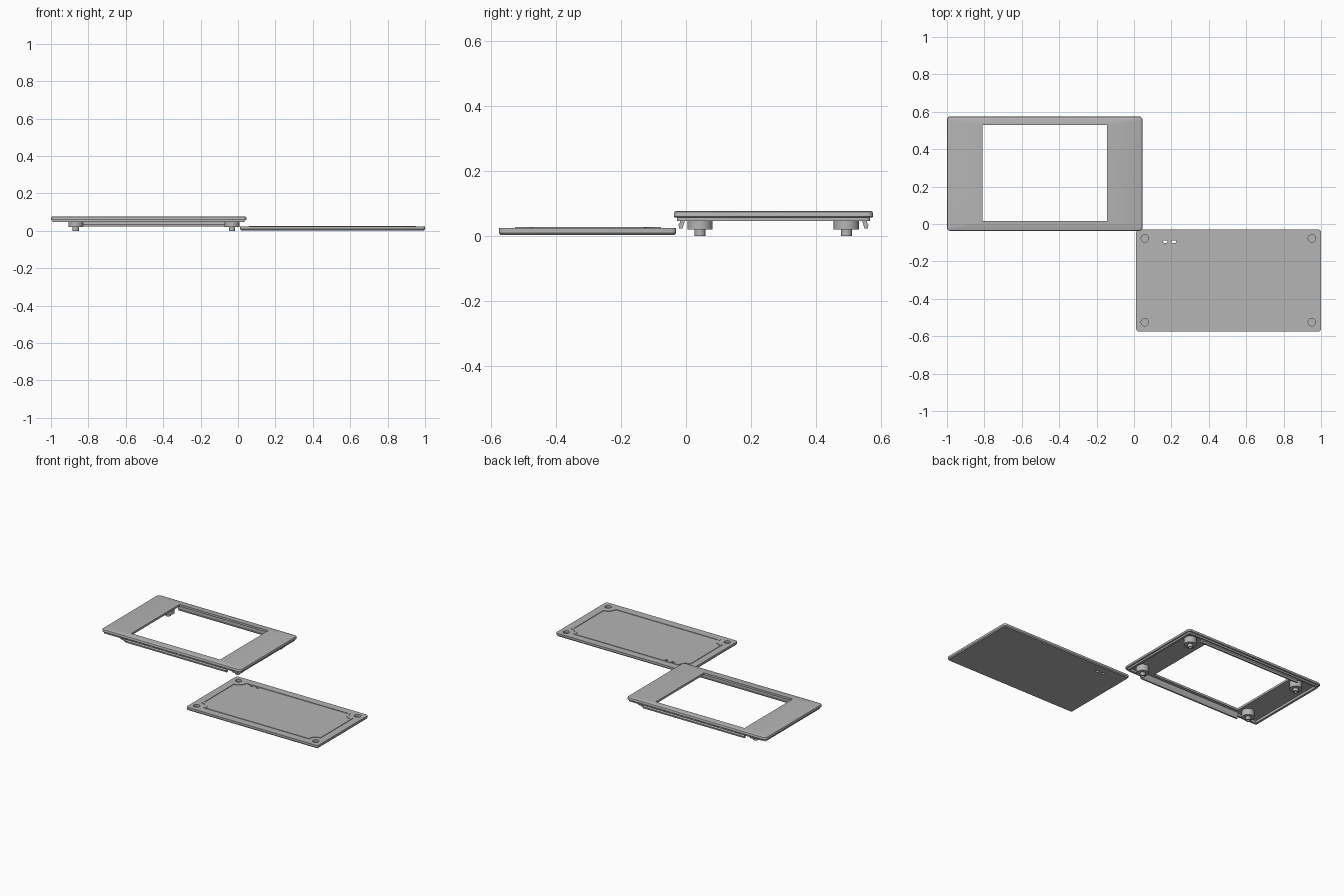
import bpy, bmesh, math

if "Cube" in bpy.data.objects:
    bpy.data.objects.remove(bpy.data.objects["Cube"], do_unlink=True)

grey = bpy.data.materials.new("plain grey")
grey.use_nodes = True
grey.diffuse_color = (0.46, 0.46, 0.46, 1)
grey.node_tree.nodes["Principled BSDF"].inputs["Base Color"].default_value = (0.46, 0.46, 0.46, 1)


def corner_loop(x0, x1, y0, y1, r, z, notched=False, n=6):
    """Rectangle with rounded corners, or with concave round notches."""
    pts = []
    corners = [(x1, y1, 1, 1), (x0, y1, -1, 1), (x0, y0, -1, -1), (x1, y0, 1, -1)]
    for k, (x, y, sx, sy) in enumerate(corners):
        for i in range(n + 1):
            t = i / n * math.pi / 2
            if notched:
                a = k * math.pi / 2 - t - math.pi / 2
                pts.append((x + r * math.cos(a), y + r * math.sin(a), z))
            else:
                a = k * math.pi / 2 + t
                pts.append((x - sx * r + r * math.cos(a), y - sy * r + r * math.sin(a), z))
    return pts


def circle(x, y, r, z, n=32):
    return [(x + r * math.cos(math.tau * i / n), y + r * math.sin(math.tau * i / n), z) for i in range(n)]


def loft(name, loops, ring=False, smooth=True):
    """Skin successive loops; close into a ring or cap both ends."""
    bm = bmesh.new()
    rows = [[bm.verts.new(p) for p in loop] for loop in loops]
    pairs = list(zip(rows, rows[1:])) + ([(rows[-1], rows[0])] if ring else [])
    for a, b in pairs:
        for i in range(len(a)):
            j = (i + 1) % len(a)
            bm.faces.new((a[i], a[j], b[j], b[i]))
    if not ring:
        bm.faces.new(rows[0])
        bm.faces.new(rows[-1])
    bmesh.ops.recalc_face_normals(bm, faces=bm.faces)
    mesh = bpy.data.meshes.new(name)
    bm.to_mesh(mesh)
    bm.free()
    mesh.materials.append(grey)
    ob = bpy.data.objects.new(name, mesh)
    bpy.context.collection.objects.link(ob)
    if smooth:
        shade(ob)
    return ob


def shade(ob):
    bpy.ops.object.select_all(action="DESELECT")
    ob.select_set(True)
    bpy.context.view_layer.objects.active = ob
    bpy.ops.object.shade_smooth_by_angle(angle=math.radians(30))


def cut(ob, cutters):
    for c in cutters:
        c.hide_render = True
        mod = ob.modifiers.new("cut", "BOOLEAN")
        mod.operation, mod.solver, mod.object = "DIFFERENCE", "EXACT", c
    graph = bpy.context.evaluated_depsgraph_get()
    ob.data = bpy.data.meshes.new_from_object(ob.evaluated_get(graph))
    ob.modifiers.clear()
    for c in cutters:
        bpy.data.objects.remove(c, do_unlink=True)
    shade(ob)


# Front bezel: stepped skirt, bevelled top, window and pocket underneath
BX0, BX1, BY0, BY1 = -1.0, 0.045, -0.037, 0.575


def bezel_loop(inset, r, z):
    return corner_loop(BX0 + inset, BX1 - inset, BY0 + inset, BY1 - inset, r, z)


def window_loop(z):
    return corner_loop(-0.81, -0.145, 0.015, 0.53, 0.001, z)


loft("bezel", [
    bezel_loop(0.009, 0.012, 0.046), bezel_loop(0.009, 0.012, 0.057),
    bezel_loop(0.002, 0.016, 0.057), bezel_loop(0, 0.018, 0.059),
    bezel_loop(0, 0.018, 0.070), bezel_loop(0.002, 0.017, 0.074),
    bezel_loop(0.006, 0.014, 0.076),
    window_loop(0.076), window_loop(0.062),
    bezel_loop(0.024, 0.004, 0.062), bezel_loop(0.024, 0.004, 0.046)], ring=True)

# Stepped hollow posts under the bezel
for side, x in (("right", -0.868), ("left", -0.032)):
    for end, y in (("front", 0.043), ("back", 0.493)):
        loft(f"post_{end}_{side}", [
            circle(x, y, r, z) for r, z in
            ((0.039, 0.063), (0.039, 0.02), (0.017, 0.02), (0.017, 0), (0.010, 0), (0.010, 0.03))])

# Hooked clip rails along the two long sides
MID = (BY0 + BY1) / 2
for end, s in (("front", -1), ("back", 1)):
    profile = [(0.274, 0.063), (0.288, 0.063), (0.288, 0.040), (0.292, 0.034),
               (0.290, 0.023), (0.280, 0.023), (0.274, 0.040)]
    loft(f"clip_rail_{end}", [[(x, MID + s * d, z) for d, z in profile]
                              for x in (-0.83, -0.07)], smooth=False)

# Back cover: flat plate with chamfered lower edge
CX0, CX1, CY0, CY1 = 0.012, 1.0, -0.575, -0.03


def cover_loop(inset, z):
    return corner_loop(CX0 + inset, CX1 - inset, CY0 + inset, CY1 - inset, 0.015 - inset, z)


cover = loft("cover", [cover_loop(0.005, 0.003), cover_loop(0, 0.009), cover_loop(0, 0.0235)])

# Blind corner sockets and two through slots
HX, HY = (0.058, 0.951), (-0.525, -0.077)
cutters = [loft("socket_cutter", [circle(x, y, 0.020, 0.008), circle(x, y, 0.020, 0.04)])
           for x in HX for y in HY]
cutters += [loft("slot_cutter", [corner_loop(x - 0.012, x + 0.012, -0.101, -0.085, 0.0075, z)
                                 for z in (-0.01, 0.04)]) for x in (0.167, 0.213)]
cut(cover, cutters)


# Raised sealing ridge, notched around the sockets
def ridge_loop(inset, r, z):
    return corner_loop(HX[0] + inset, HX[1] - inset, HY[0] + inset, HY[1] - inset, r, z, notched=True)


loft("cover_ridge", [ridge_loop(0, 0.052, 0.022), ridge_loop(0, 0.052, 0.027),
                     ridge_loop(0.010, 0.054, 0.027), ridge_loop(0.010, 0.054, 0.022)], ring=True)
